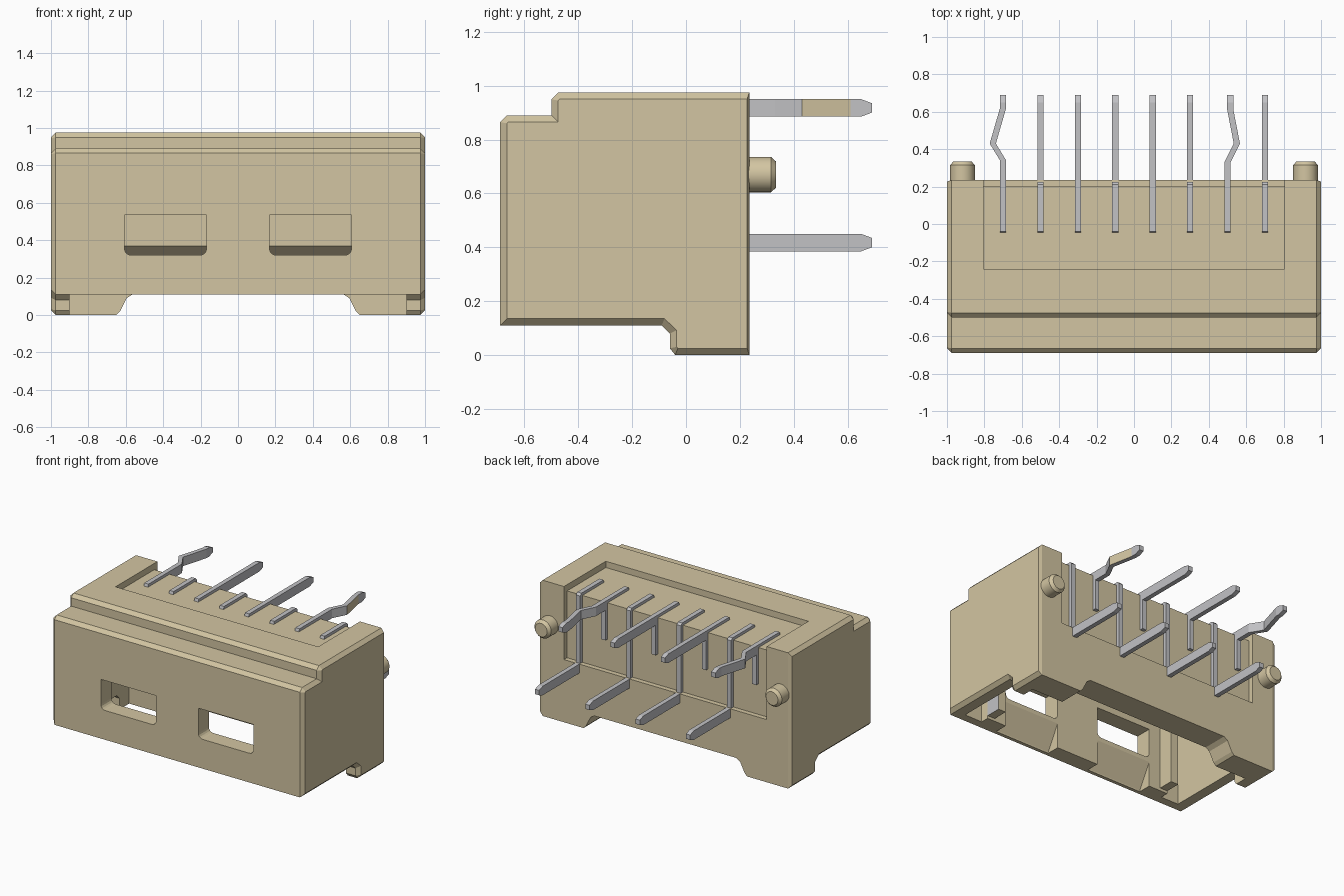
import bpy, bmesh, math

cube = bpy.data.objects.get("Cube")
if cube:
    bpy.data.objects.remove(cube, do_unlink=True)


def material(name, col):
    m = bpy.data.materials.new(name)
    m.use_nodes = True
    m.diffuse_color = (*col, 1)
    m.node_tree.nodes["Principled BSDF"].inputs["Base Color"].default_value = (*col, 1)
    return m


TAN = material("tan plastic", (0.65, 0.56, 0.36))
GREY = material("grey metal", (0.54, 0.54, 0.56))


def finish(bm, name, *mats):
    bmesh.ops.recalc_face_normals(bm, faces=bm.faces)
    me = bpy.data.meshes.new(name)
    bm.to_mesh(me)
    bm.free()
    for m in mats:
        me.materials.append(m)
    ob = bpy.data.objects.new(name, me)
    bpy.context.collection.objects.link(ob)
    return ob


def loft(bm, rings):
    """Skin closed rings of points and cap both ends."""
    vs = [[bm.verts.new(p) for p in r] for r in rings]
    n = len(vs[0])
    for a, b in zip(vs, vs[1:]):
        for i in range(n):
            bm.faces.new((a[i], a[(i + 1) % n], b[(i + 1) % n], b[i]))
    bm.faces.new(vs[0])
    bm.faces.new(vs[-1])


def prism(bm, pts, axis, a, b):
    """Extrude (y, z) points along x, or (x, z) points along y."""
    if axis == "x":
        loft(bm, [[(t, p, q) for p, q in pts] for t in (a, b)])
    else:
        loft(bm, [[(p, t, q) for p, q in pts] for t in (a, b)])


def rect(p0, q0, p1, q1):
    return [(p0, q0), (p1, q0), (p1, q1), (p0, q1)]


def cut(target, pts, axis, a, b):
    bm = bmesh.new()
    prism(bm, pts, axis, a, b)
    tool = finish(bm, "cutter", TAN)
    tool.hide_render = True
    mod = target.modifiers.new("cut", "BOOLEAN")
    mod.operation = "DIFFERENCE"
    mod.solver = "EXACT"
    mod.object = tool
    bpy.context.view_layer.objects.active = target
    bpy.ops.object.modifier_apply(modifier=mod.name)
    bpy.data.objects.remove(tool, do_unlink=True)


# Housing: stepped side profile, with a smaller profile at each end for the chamfer
BACK = 0.235
full = [(-0.69, 0.11), (-0.69, 0.865), (-0.665, 0.89), (-0.5, 0.89), (-0.5, 0.95),
        (-0.475, 0.975), (BACK, 0.975), (BACK, 0), (-0.04, 0), (-0.06, 0.025),
        (-0.06, 0.08), (-0.09, 0.11)]
inner = [(-0.665, 0.135), (-0.665, 0.86), (-0.66, 0.865), (-0.475, 0.865), (-0.475, 0.945),
         (-0.47, 0.95), (BACK - 0.008, 0.95), (BACK - 0.008, 0.025), (-0.03, 0.025),
         (-0.035, 0.03), (-0.035, 0.092), (-0.08, 0.135)]
bm = bmesh.new()
loft(bm, [[(x, y, z) for y, z in pts]
          for x, pts in ((-1, inner), (-0.975, full), (0.975, full), (1, inner))])
housing = finish(bm, "housing", TAN)

# Mating cavity, with a lead-in slope under the thick rear wall
cut(housing, [(-0.57, -0.1), (0.05, -0.1), (0.05, 0.3), (-0.03, 0.37), (-0.03, 0.8), (-0.57, 0.8)],
    "x", -0.9, 0.9)
# Gap between the rear feet
cut(housing, [(-0.65, -0.1), (-0.65, 0.0), (-0.63, 0.02), (-0.595, 0.09), (-0.565, 0.11),
              (0.565, 0.11), (0.595, 0.09), (0.63, 0.02), (0.65, 0.0), (0.65, -0.1)], "y", -0.3, 0.4)
# Recess for the contacts, over the top and down the back
cut(housing, [(-0.24, 0.93), (0.2, 0.93), (0.2, 0.45), (0.3, 0.45), (0.3, 1.1), (-0.24, 1.1)],
    "x", -0.805, 0.805)

for s, side in ((1, "left"), (-1, "right")):
    # Latch window with rounded lower corners
    x0, x1, z0, z1, r = 0.168, 0.607, 0.32, 0.535, 0.035
    pts = [(x0, z1)]
    for cx, start in ((x0 + r, 180), (x1 - r, 270)):
        for k in range(5):
            a = math.radians(start + 22.5 * k)
            pts.append((cx + r * math.cos(a), z0 + r + r * math.sin(a)))
    pts.append((x1, z1))
    cut(housing, [(s * x, z) for x, z in pts], "y", -0.8, -0.5)
    # Ramp below the window
    cut(housing, [(-0.5, 0.05), (-0.665, 0.05), (-0.665, 0.12), (-0.57, 0.29), (-0.5, 0.29)],
        "x", min(s * x0, s * x1), max(s * x0, s * x1))
    # Thinner front wall at the end of the cavity
    cut(housing, rect(-0.63, 0.05, -0.5, 0.8), "x", min(s * 0.76, s * 0.9), max(s * 0.76, s * 0.9))

    # Guide rib inside the front wall; the left one has a grey outer face
    bm = bmesh.new()
    prism(bm, rect(s * 0.7, 0.13, s * 0.76, 0.81), "y", -0.6, -0.46)
    rib = finish(bm, side + "_guide_rib", TAN, GREY)
    if s > 0:
        for f in rib.data.polygons:
            f.material_index = int(f.normal.x > 0.9)

    # Locating peg on the back
    bm = bmesh.new()
    rings = []
    for y, r in ((0.2, 0.066), (0.315, 0.066), (0.335, 0.048)):
        rings.append([(s * 0.917 + r * math.cos(i * math.tau / 32), y,
                       0.67 + r * math.sin(i * math.tau / 32)) for i in range(32)])
    loft(bm, rings)
    peg = finish(bm, side + "_locating_peg", TAN)
    bpy.ops.object.select_all(action="DESELECT")
    peg.select_set(True)
    bpy.context.view_layer.objects.active = peg
    bpy.ops.object.shade_smooth_by_angle(angle=math.radians(30))

# Contacts: alternate between a low tail and a high tail
HW = 0.0165
low = [(-0.055, 0.9), (-0.04, 0.95), (0.21, 0.95), (0.225, 0.935), (0.225, 0.45), (0.65, 0.45),
       (0.69, 0.435), (0.69, 0.4), (0.65, 0.385), (0.18, 0.385), (0.18, 0.9)]
high = [(-0.055, 0.9), (-0.04, 0.95), (0.225, 0.95), (0.225, 0.67), (0.18, 0.67), (0.18, 0.9)]
# Sideways offset of the kinked tails along y
kinks = {0: [(0.34, 0), (0.43, -0.055), (0.62, 0)],
         6: [(0.33, 0), (0.43, 0.05), (0.61, 0.015)]}
for i in range(8):
    x = -0.7 + 0.2 * i
    bm = bmesh.new()
    if i % 2:
        prism(bm, low, "x", x - HW, x + HW)
        finish(bm, f"low_contact_{i + 1}", GREY)
        continue
    prism(bm, high, "x", x - HW, x + HW)
    path = [(0.2, 0)] + kinks.get(i, [])
    end = path[-1][1]
    stations = [(y, d, 0.0325) for y, d in path + [(0.65, end)]] + [(0.69, end, 0.0175)]
    loft(bm, [[(x + d + sx * HW, y, 0.9175 + sz * h)
               for sx, sz in ((-1, -1), (1, -1), (1, 1), (-1, 1))] for y, d, h in stations])
    ob = finish(bm, f"high_contact_{i + 1}", GREY, TAN)
    # Tan outer face on one kinked tail
    if i == 6:
        for f in ob.data.polygons:
            if f.normal.x > 0.9 and 0.5 < f.center.y < 0.55:
                f.material_index = 1
